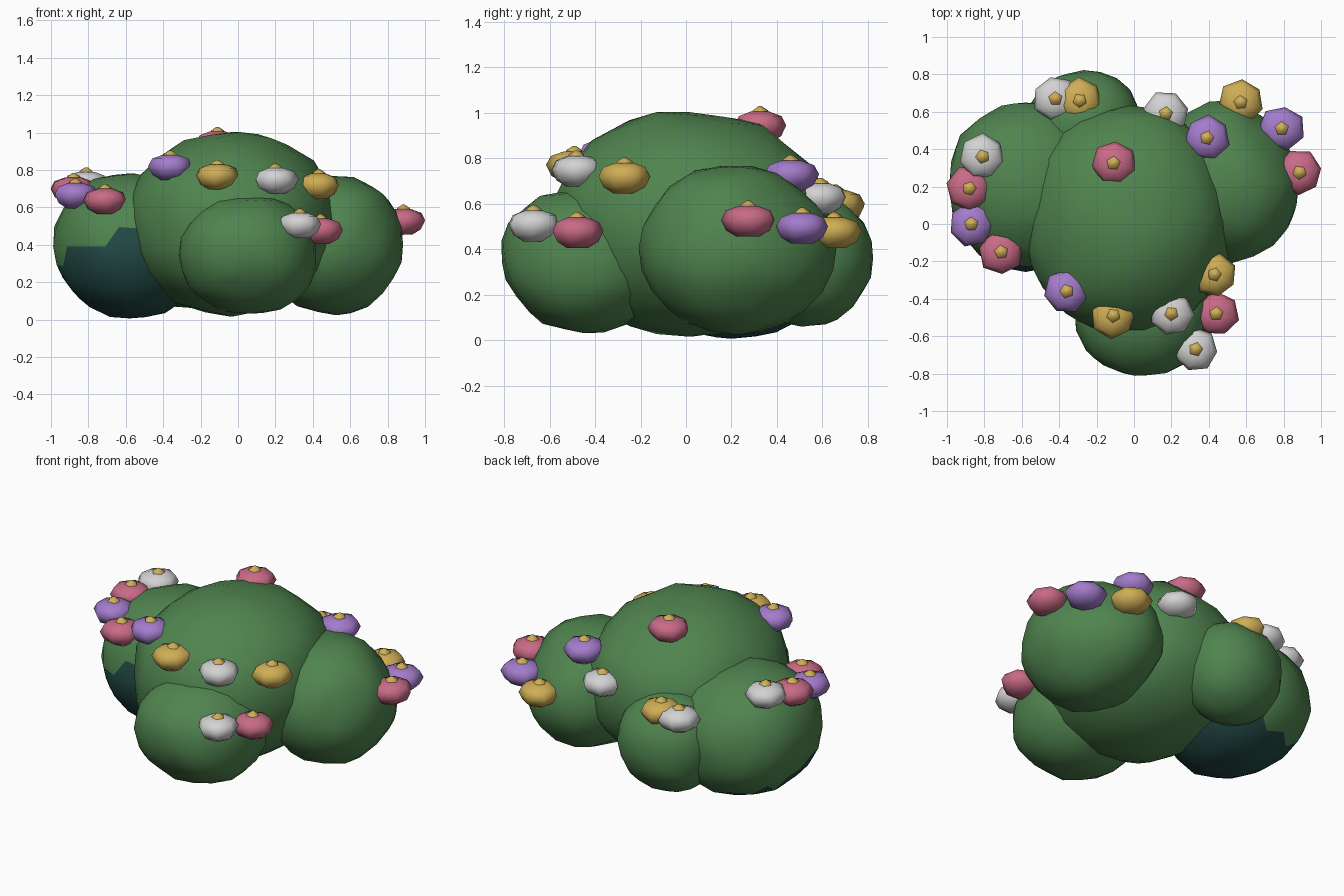
import bpy, bmesh, math, random
from mathutils import Vector, noise

random.seed(4)
cube = bpy.data.objects.get("Cube")
if cube:
    bpy.data.objects.remove(cube, do_unlink=True)


def make_material(name, rgb):
    mat = bpy.data.materials.new(name)
    mat.use_nodes = True
    mat.diffuse_color = (*rgb, 1)
    bsdf = next(n for n in mat.node_tree.nodes if n.type == 'BSDF_PRINCIPLED')
    bsdf.inputs["Base Color"].default_value = (*rgb, 1)
    bsdf.inputs["Roughness"].default_value = 0.9
    return mat


leaf = make_material("leaf green", (0.08, 0.232, 0.078))
shade = make_material("deep teal", (0.016, 0.068, 0.061))
petals = {
    "pink": make_material("petal pink", (0.58, 0.145, 0.24)),
    "purple": make_material("petal purple", (0.37, 0.2, 0.6)),
    "yellow": make_material("petal yellow", (0.62, 0.42, 0.09)),
    "white": make_material("petal white", (0.65, 0.65, 0.65)),
}


def finish(name, bm, mats, angle):
    mesh = bpy.data.meshes.new(name)
    bm.to_mesh(mesh)
    bm.free()
    for m in mats:
        mesh.materials.append(m)
    obj = bpy.data.objects.new(name, mesh)
    bpy.context.collection.objects.link(obj)
    bpy.ops.object.select_all(action='DESELECT')
    obj.select_set(True)
    bpy.context.view_layer.objects.active = obj
    bpy.ops.object.shade_smooth_by_angle(angle=math.radians(angle))
    return obj


def foliage(name, centre, radii, power, bulges, two_tone=False):
    """Lumpy, slightly boxy ellipsoid; bulges are (direction, amount) pairs."""
    bm = bmesh.new()
    bmesh.ops.create_icosphere(bm, subdivisions=3, radius=1)
    c = Vector(centre)
    for v in bm.verts:
        n = v.co.normalized()
        fit = sum(abs(k) ** power for k in n) ** (-1 / power)
        lump = 1 + 0.05 * noise.noise(n * 2.6 + c * 7)
        for direction, amount in bulges:
            closeness = n.dot(Vector(direction).normalized())
            lump += amount * math.exp(-4 * (1 - closeness))
        v.co = c + Vector([n[i] * fit * lump * radii[i] for i in range(3)])
        v.co.z = max(v.co.z, 0)
    if two_tone:  # teal underside and lower front
        lower_front = Vector((0.23, -0.51, -1))
        for f in bm.faces:
            d = f.calc_center_median() - c
            n = Vector([d[i] / radii[i] for i in range(3)]).normalized()
            f.material_index = int(n.dot(lower_front) > 0.26)
    return finish(name, bm, [leaf, shade], 50)


def lathe(bm, profile, sides, turn, wobble, material):
    """Rings of (radius, height) joined into a closed solid."""
    rings = []
    stretch = [1 + random.uniform(-wobble, wobble) for _ in range(sides)]
    for r, z in profile:
        ring = []
        for i in range(sides):
            a = turn + math.tau * i / sides
            ring.append(bm.verts.new((r * stretch[i] * math.cos(a),
                                      r * stretch[i] * math.sin(a), z)))
        rings.append(ring)
    faces = [bm.faces.new(rings[0][::-1]), bm.faces.new(rings[-1])]
    for lo, hi in zip(rings, rings[1:]):
        for i in range(sides):
            j = (i + 1) % sides
            faces.append(bm.faces.new((lo[i], lo[j], hi[j], hi[i])))
    for f in faces:
        f.material_index = material


def flower(name, colour, position):
    bm = bmesh.new()
    turn = random.uniform(0, math.tau)
    # petal cup
    lathe(bm, [(0.05, -0.075), (0.098, -0.047), (0.121, 0),
               (0.1, 0.04), (0.045, 0.06)], 7, turn, 0.05, 0)
    # pollen centre
    lathe(bm, [(0.042, 0.05), (0.036, 0.066), (0.008, 0.084)], 5, turn, 0, 1)
    obj = finish(name, bm, [petals[colour], petals["yellow"]], 75)
    obj.location = position


# Foliage mounds
foliage("centre_mound", (-0.035, 0.02, 0.51), (0.555, 0.61, 0.49), 2.1,
        [((1, 0, 1), 0.03)])
foliage("front_mound", (0.06, -0.45, 0.345), (0.375, 0.37, 0.325), 2.1,
        [((0, -1, -1), -0.08), ((-1, -1, 0.3), 0.03), ((1, -0.3, 0), -0.03)])
foliage("left_mound", (0.525, 0.225, 0.405), (0.385, 0.435, 0.378), 2.05,
        [((1, 1, 0.8), -0.17), ((1, 1, -0.8), -0.07), ((1, -1, 0), -0.05),
         ((-0.5, 1, 0), 0.06), ((-0.3, -0.3, -1), 0.02)])
foliage("right_mound", (-0.58, 0.2, 0.39), (0.42, 0.455, 0.392), 2.12,
        [((-1, 0, -1), -0.06), ((-1, -1, 0), -0.02)], True)
foliage("back_mound", (-0.27, 0.55, 0.36), (0.295, 0.275, 0.305), 2.2,
        [((0, 1, -1), -0.07), ((0.5, 1, 0.2), 0.03), ((0, 1, 1), -0.06)])

# Flowers
blooms = [
    ("pink", (-0.11, 0.325, 0.945)),
    ("white", (-0.81, 0.36, 0.73)),
    ("pink", (-0.88, 0.19, 0.70)),
    ("purple", (-0.87, 0.0, 0.67)),
    ("pink", (-0.71, -0.15, 0.64)),
    ("purple", (-0.36, -0.36, 0.82)),
    ("yellow", (-0.11, -0.49, 0.77)),
    ("white", (0.20, -0.48, 0.75)),
    ("yellow", (0.43, -0.27, 0.72)),
    ("white", (0.33, -0.67, 0.51)),
    ("pink", (0.44, -0.48, 0.48)),
    ("pink", (0.885, 0.275, 0.53)),
    ("purple", (0.79, 0.51, 0.50)),
    ("yellow", (0.57, 0.65, 0.48)),
    ("purple", (0.39, 0.46, 0.73)),
    ("white", (0.17, 0.59, 0.63)),
    ("yellow", (-0.29, 0.66, 0.60)),
    ("white", (-0.42, 0.67, 0.59)),
]
for i, (colour, position) in enumerate(blooms, 1):
    flower(f"{colour}_flower_{i}", colour, position)
